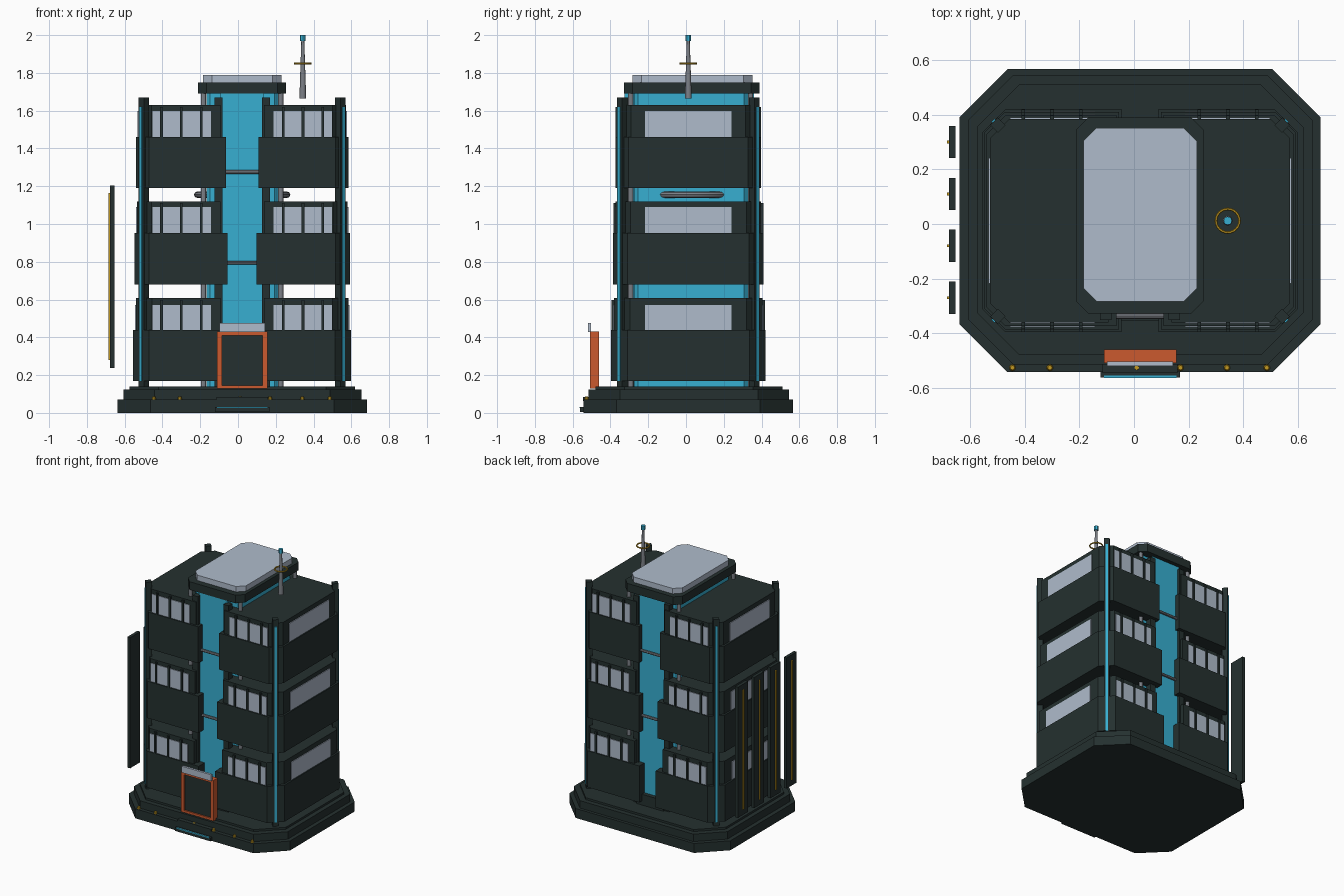
import bpy, bmesh, math
from mathutils import Matrix

if "Cube" in bpy.data.objects:
    bpy.data.objects.remove(bpy.data.objects["Cube"])

CX, CY = 0.022, 0.012  # tower centre


def mat(name, r, g, b):
    m = bpy.data.materials.new(name)
    m.diffuse_color = (r, g, b, 1)
    m.use_nodes = True
    m.node_tree.nodes["Principled BSDF"].inputs["Base Color"].default_value = m.diffuse_color
    return m


DARK = mat("charcoal", 0.018, 0.030, 0.029)
CYAN = mat("cyan glass", 0.038, 0.43, 0.64)
PALE = mat("pale glass", 0.43, 0.50, 0.60)
ORANGE = mat("orange", 0.60, 0.10, 0.028)
GREY = mat("steel grey", 0.20, 0.215, 0.24)
GOLD = mat("gold", 0.55, 0.32, 0.015)


def finish(name, bm, m):
    bmesh.ops.recalc_face_normals(bm, faces=bm.faces)
    me = bpy.data.meshes.new(name)
    bm.to_mesh(me)
    bm.free()
    me.materials.append(m)
    ob = bpy.data.objects.new(name, me)
    bpy.context.collection.objects.link(ob)
    return ob


def prism(name, pts, z0, z1, m):
    bm = bmesh.new()
    f = bm.faces.new([bm.verts.new((x, y, z0)) for x, y in pts])
    r = bmesh.ops.extrude_face_region(bm, geom=[f])
    vs = [v for v in r["geom"] if isinstance(v, bmesh.types.BMVert)]
    bmesh.ops.translate(bm, verts=vs, vec=(0, 0, z1 - z0))
    return finish(name, bm, m)


def octagon(x0, x1, y0, y1, c):
    return [(x0 + c, y0), (x1 - c, y0), (x1, y0 + c), (x1, y1 - c),
            (x1 - c, y1), (x0 + c, y1), (x0, y1 - c), (x0, y0 + c)]


def box(name, x0, x1, y0, y1, z0, z1, m):
    return prism(name, [(x0, y0), (x1, y0), (x1, y1), (x0, y1)], z0, z1, m)


def cone(name, x, y, z0, z1, r0, r1, m, n=12, rot=None):
    bm = bmesh.new()
    bmesh.ops.create_cone(bm, cap_ends=True, segments=n, radius1=r0, radius2=r1, depth=z1 - z0)
    if rot:
        bmesh.ops.rotate(bm, verts=bm.verts, matrix=rot)
    bmesh.ops.translate(bm, verts=bm.verts, vec=(x, y, (z0 + z1) / 2))
    return finish(name, bm, m)


def torus(name, x, y, z, R, r, m, n, k=8):
    bpy.ops.mesh.primitive_torus_add(location=(x, y, z), major_radius=R, minor_radius=r,
                                     major_segments=n, minor_segments=k)
    ob = bpy.context.object
    ob.name = name
    ob.data.materials.append(m)
    bpy.ops.object.shade_smooth_by_angle()


def wing(name, s, a, b, hy, c, z0, z1):
    # half storey: straight inner end, chamfered outer corners
    p = [(a, -hy), (b - c, -hy), (b, -hy + c), (b, hy - c), (b - c, hy), (a, hy)]
    prism(name, [(CX + s * x, CY + y) for x, y in p], z0, z1, DARK)


def mbox(name, s, t, x0, x1, y0, y1, z0, z1, m):
    # box mirrored about the tower centre
    xs, ys = sorted((CX + s * x0, CX + s * x1)), sorted((CY + t * y0, CY + t * y1))
    box(name, *xs, *ys, z0, z1, m)


# stepped base
prism("base_slab", octagon(-0.638, 0.682, -0.542, 0.567, 0.175), 0, 0.07, DARK)
prism("base_step", octagon(-0.607, 0.653, -0.515, 0.545, 0.165), 0.07, 0.125, DARK)
prism("base_top", octagon(-0.575, 0.62, -0.48, 0.51, 0.155), 0.125, 0.14, DARK)

# glass core, corner columns and cap
prism("glass_core", octagon(CX - 0.19, CX + 0.19, -0.275, 0.328, 0.02), 0.14, 1.69, CYAN)
for x in (-0.183, 0.227):
    for y in (-0.293, 0.342):
        cone("core_column", x, y, 0.14, 1.69, 0.014, 0.014, GREY)
for t, y0, y1 in ((-1, -0.325, -0.26), (1, 0.31, 0.36)):
    box("glass_strip", CX - 0.115, CX + 0.115, y0, y1, 0.2, 1.69, CYAN)
    box("strip_foot", CX - 0.11, CX + 0.11, y0 - 0.03, y1 + 0.03, 0.14, 0.22, DARK)
    for z in (0.795, 1.275):
        yb = y0 - 0.012 if t < 0 else y1 + 0.012
        cone("strip_bar", CX, yb, z - 0.095, z + 0.095, 0.01, 0.01, GREY, 8,
             Matrix.Rotation(math.pi / 2, 3, 'Y'))
prism("cap_rim", octagon(-0.212, 0.254, -0.328, 0.39, 0.045), 1.69, 1.75, DARK)
prism("cap_roof", octagon(-0.185, 0.23, -0.283, 0.352, 0.048), 1.75, 1.79, PALE)
torus("core_ring", CX, 0.032, 1.155, 0.238, 0.017, GREY, 40)

# three storeys: z bottom, sill, window head, top, half x, half y, inner gap, chamfer
storeys = [(0.17, 0.44, 0.572, 0.607, 0.577, 0.408, 0.067, 0.085),
           (0.68, 0.953, 1.09, 1.12, 0.571, 0.398, 0.077, 0.077),
           (1.19, 1.46, 1.597, 1.63, 0.563, 0.386, 0.086, 0.07)]
for z0, z1, z2, z3, hx, hy, gap, c in storeys:
    ux, uy = hx - 0.014, hy - 0.014
    for s in (-1, 1):
        wing("storey_wall", s, gap, hx, hy, c, z0, z1)
        wing("storey_window_band", s, 0.115, ux, uy, c, z1, z3)
        mbox("side_window", s, 1, ux, ux + 0.005, -0.23, 0.23, z1, z2, PALE)
        for t in (-1, 1):
            mbox("window", s, t, 0.165, 0.475, uy, uy + 0.005, z1, z2, PALE)
            for x in (0.217, 0.322, 0.427):
                mbox("mullion", s, t, x - 0.007, x + 0.007, uy, uy + 0.013, z1, z3 - 0.01, DARK)

# corner posts with cyan light strips, and posts beside the glass strips
for s in (-1, 1):
    for t in (-1, 1):
        x, y = CX + s * 0.52, CY + t * 0.35
        post = cone("corner_post", x, y, 0.14, 1.67, 0.028, 0.028, DARK, 4)
        d = Matrix.Rotation(math.atan2(t, s), 3, 'Z')
        for v in post.data.vertices:
            r = d @ Matrix.Rotation(math.pi / 4, 3, 'Z') @ (v.co - post.location - Matrix.Translation((x, y, 0)).translation)
            v.co = (r.x + x, r.y + y, r.z)
        pts = [d @ Matrix.Identity(3).col[0] * u + d @ Matrix.Identity(3).col[1] * w
               for u, w in ((0.015, -0.008), (0.025, -0.008), (0.025, 0.008), (0.015, 0.008))]
        prism("post_light", [(x + p.x, y + p.y) for p in pts], 0.17, 1.62, CYAN)
        mbox("inner_post", s, t, 0.105, 0.147, 0.32, 0.364, 0.14, 1.67, DARK)

# left side fins with gold strips
for y in (-0.27, -0.08, 0.11, 0.3):
    box("side_fin", -0.677, -0.654, y - 0.059, y + 0.059, 0.237, 1.205, DARK)
    box("fin_strip", -0.685, -0.677, y - 0.005, y + 0.005, 0.28, 1.165, GOLD)

# entrance: frame, door, canopy, steps
X0, X1 = -0.11, 0.155
box("door_frame_left", X0, X0 + 0.024, -0.508, -0.46, 0.13, 0.432, ORANGE)
box("door_frame_right", X1 - 0.024, X1, -0.508, -0.46, 0.13, 0.432, ORANGE)
box("door_frame_top", X0 + 0.024, X1 - 0.024, -0.508, -0.46, 0.41, 0.432, ORANGE)
box("door_frame_bottom", X0 + 0.024, X1 - 0.024, -0.508, -0.46, 0.13, 0.146, ORANGE)
box("door_panel", X0 + 0.024, X1 - 0.024, -0.498, -0.464, 0.146, 0.41, DARK)
box("door_canopy", -0.098, 0.143, -0.52, -0.503, 0.428, 0.475, PALE)
box("entry_step_low", -0.123, 0.168, -0.562, -0.52, 0.005, 0.03, DARK)
box("entry_step_high", -0.115, 0.16, -0.545, -0.5, 0.062, 0.085, DARK)
box("step_light", -0.11, 0.155, -0.5635, -0.555, 0.025, 0.032, CYAN)

# gold path lights along the front edge
for x in (-0.445, -0.308, 0.01, 0.17, 0.34, 0.486):
    cone("path_light", x, -0.526, 0.07, 0.086, 0.012, 0.008, GOLD, 10)

# roof antenna
AX, AY = 0.343, 0.012
for ob in (cone("antenna_mast", AX, AY, 1.665, 1.97, 0.018, 0.008, GREY),
           cone("antenna_tip", AX, AY, 1.97, 2.0, 0.015, 0.015, CYAN)):
    bpy.context.view_layer.objects.active = ob
    bpy.ops.object.select_all(action='DESELECT')
    ob.select_set(True)
    bpy.ops.object.shade_smooth_by_angle()
torus("antenna_ring", AX, AY, 1.85, 0.043, 0.005, GOLD, 24, 6)
